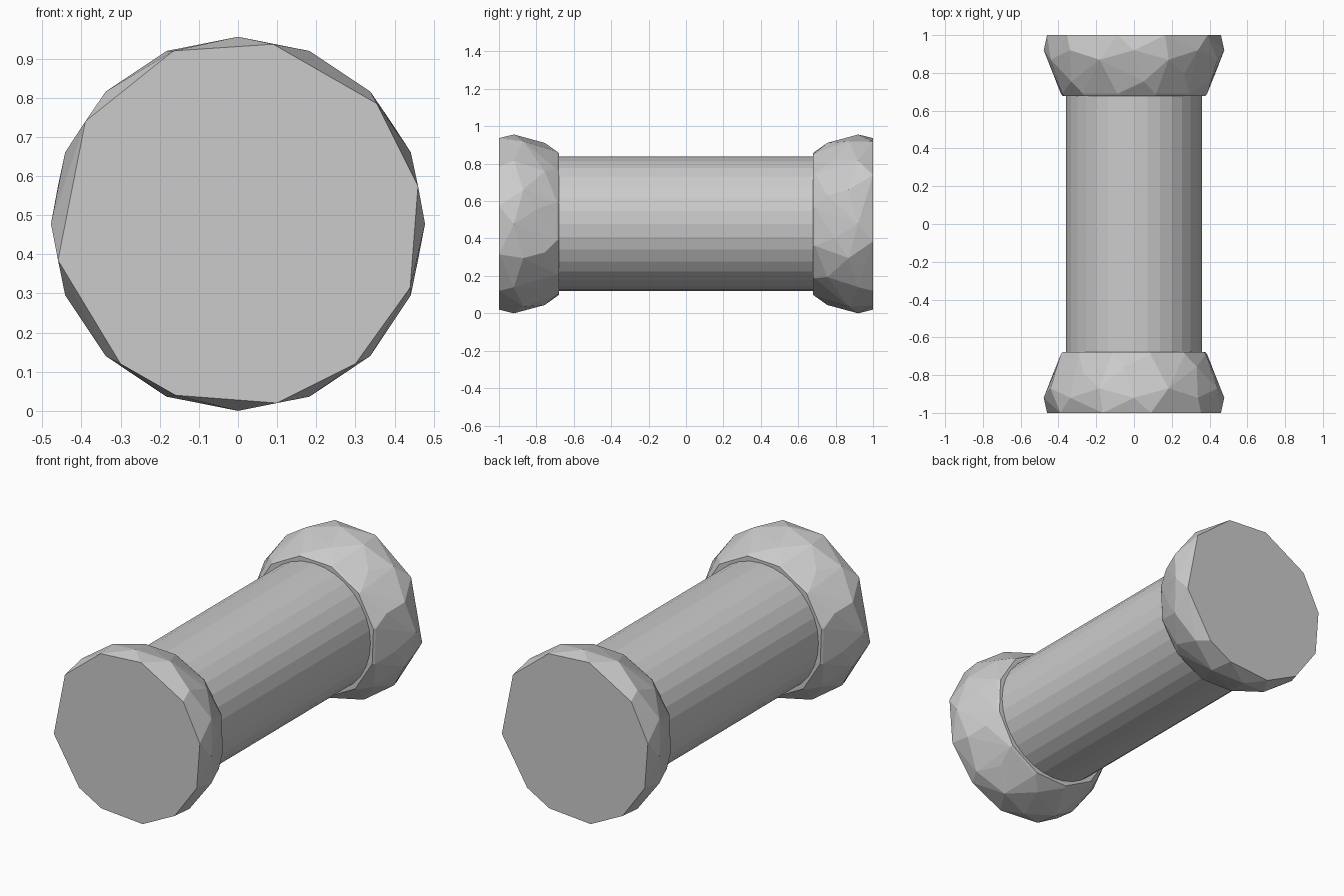
import bpy, bmesh, math, random
from mathutils import Vector

if "Cube" in bpy.data.objects:
    bpy.data.objects.remove(bpy.data.objects["Cube"])

random.seed(4)
CZ = 0.478


def finish(bm, name):
    bmesh.ops.recalc_face_normals(bm, faces=bm.faces[:])
    mesh = bpy.data.meshes.new(name)
    bm.to_mesh(mesh)
    bm.free()
    obj = bpy.data.objects.new(name, mesh)
    obj.location.z = CZ
    bpy.context.collection.objects.link(obj)
    return obj


def ring(count, radius, y, stagger=0.0, phase=0.0, jitter=0.0):
    """Faceted ring around the y axis, alternately shifted along it."""
    pts = []
    for i in range(count):
        a = math.tau * i / count + phase + random.uniform(-jitter, jitter)
        pts.append(Vector((radius * math.cos(a),
                           y + (stagger if i % 2 else -stagger),
                           radius * math.sin(a))))
    return pts


# Rounded, roughly faceted end knobs: the same shape turned around
cap = [(-0.16, 0.04), (0.10, 0.02), (0.30, 0.12), (0.44, 0.315),
       (0.46, 0.575), (0.355, 0.785), (0.09, 0.937), (-0.165, 0.92),
       (-0.39, 0.74), (-0.46, 0.385), (-0.30, 0.12)]
points = [Vector((x, -1.0, z - CZ)) for x, z in cap]
points += ring(16, 0.478, -0.895, stagger=0.025)
points += ring(12, 0.436, -0.775, stagger=0.02, phase=0.15, jitter=0.05)
points += ring(12, 0.397, -0.69, phase=0.3)
points += ring(12, 0.388, -0.678, phase=0.3)

for name, turn in (("front_knob", 0.0), ("back_knob", math.pi)):
    bm = bmesh.new()
    for p in points:
        bm.verts.new(p)
    hull = bmesh.ops.convex_hull(bm, input=bm.verts[:])
    loose = [v for v in bm.verts if not v.link_faces]
    bmesh.ops.delete(bm, geom=loose, context='VERTS')
    bmesh.ops.dissolve_limit(bm, angle_limit=math.radians(1),
                             verts=bm.verts[:], edges=bm.edges[:])
    finish(bm, name).rotation_euler.z = turn

# Straight shaft, running slightly into both knobs
bm = bmesh.new()
bmesh.ops.create_cone(bm, cap_ends=True, segments=32,
                      radius1=0.36, radius2=0.36, depth=1.38)
shaft = finish(bm, "shaft")
shaft.rotation_euler.x = math.pi / 2
